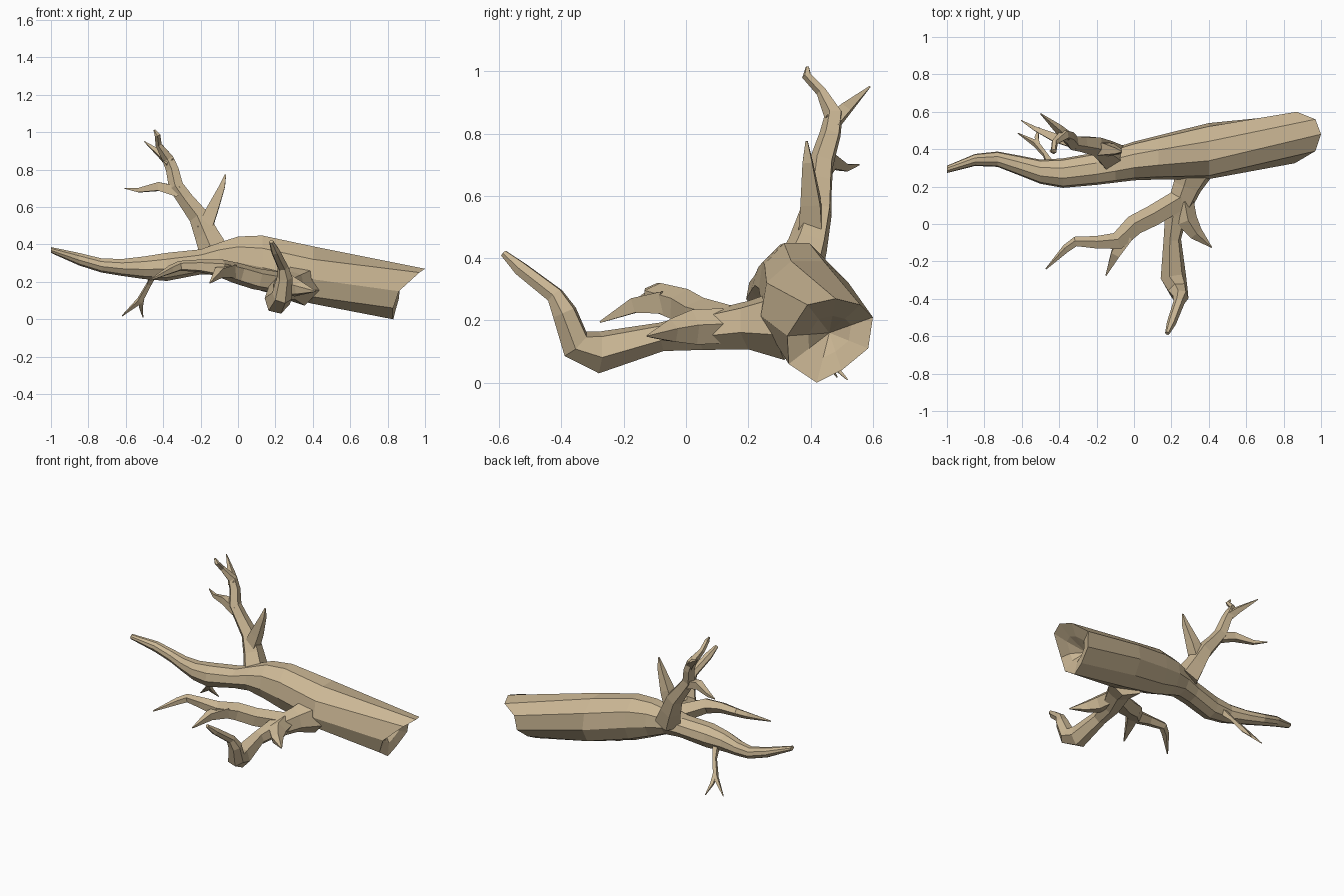
import bpy, bmesh
from math import sin, cos, tau
from mathutils import Vector

bark = bpy.data.materials.new("bark")
bark.diffuse_color = (0.6, 0.475, 0.3, 1)


def finish(bm, name):
    bmesh.ops.recalc_face_normals(bm, faces=bm.faces[:])
    me = bpy.data.meshes.new(name)
    bm.to_mesh(me)
    bm.free()
    me.materials.append(bark)
    ob = bpy.data.objects.new(name, me)
    bpy.context.collection.objects.link(ob)
    return ob


def bridge(bm, a, b):
    n = len(a)
    for i in range(n):
        bm.faces.new((a[i], a[(i + 1) % n], b[(i + 1) % n], b[i]))


def fan(bm, ring, centre):
    c = bm.verts.new(centre)
    for i in range(len(ring)):
        bm.faces.new((ring[i], ring[(i + 1) % len(ring)], c))


def branch(name, pts, sides=5):
    """Faceted tapering limb through (x, y, z, radius) points."""
    bm = bmesh.new()
    P = [Vector(p[:3]) for p in pts]
    u = None
    rings = []
    for i, p in enumerate(P):
        a = (p - P[i - 1]).normalized() if i else Vector()
        b = (P[i + 1] - p).normalized() if i < len(P) - 1 else Vector()
        t = (a + b).normalized()
        if u is None:
            u = t.orthogonal()
        u = (u - t * u.dot(t)).normalized()
        v = t.cross(u)
        rings.append([bm.verts.new(p + (u * cos(tau * k / sides) + v * sin(tau * k / sides)) * pts[i][3])
                      for k in range(sides)])
    for a, b in zip(rings, rings[1:]):
        bridge(bm, a, b)
    bm.faces.new(rings[0])
    bm.faces.new(rings[-1])
    return finish(bm, name)


# Trunk: x, then y range and z range of each cross-section
SIDES = 9
sections = [(-1.0, .272, .312, .355, .387), (-.85, .31, .375, .288, .357),
            (-.73, .305, .388, .25, .328), (-.62, .262, .368, .232, .325),
            (-.5, .214, .345, .215, .34), (-.38, .192, .352, .205, .36),
            (-.2, .208, .384, .24, .378), (-.1, .22, .41, .24, .415), (0, .232, .442, .2, .45),
            (.13, .236, .475, .15, .457), (.4, .238, .542, .083, .4)]
bm = bmesh.new()
rings = []
for x, y0, y1, z0, z1 in sections:
    rings.append([bm.verts.new((x, (y0 + y1) / 2 - (y1 - y0) / 2 * sin(tau * k / SIDES),
                                (z0 + z1) / 2 - (z1 - z0) / 2 * cos(tau * k / SIDES)))
                  for k in range(SIDES)])
# Broken, slanted end with a hollow in the middle
broken = [(.83, .42, .0), (.83, .33, .06), (.86, .325, .15), (.97, .39, .25), (1, .48, .27),
          (.97, .56, .25), (.87, .6, .21), (.86, .585, .11), (.84, .5, .04)]
rings.append([bm.verts.new(p) for p in broken])
rings.append([bm.verts.new(Vector(p).lerp((.82, .46, .16), .5)) for p in broken])
for a, b in zip(rings, rings[1:]):
    bridge(bm, a, b)
bm.faces.new(rings[0])
fan(bm, rings[-1], (.77, .46, .16))
finish(bm, "trunk")

# Front limb with upturned end, side limb and spurs
branch("front_limb", [(.33, .32, .19, .12), (.285, .2, .185, .08), (.225, .05, .165, .062),
                      (.205, -.08, .147, .048), (.21, -.28, .097, .07), (.235, -.355, .125, .055),
                      (.25, -.39, .225, .042), (.24, -.42, .28, .03), (.2, -.53, .365, .025),
                      (.178, -.585, .415, .012)], 6)
branch("front_spur", [(.26, .12, .18, .06), (.28, .02, .175, .06), (.33, -.05, .165, .04),
                      (.415, -.125, .15, .003)], 5)
branch("side_limb", [(.25, .13, .19, .06), (.1, .04, .215, .06), (0, -.01, .245, .058),
                     (-.09, -.095, .272, .05), (-.2, -.1, .285, .036), (-.31, -.095, .285, .028),
                     (-.36, -.13, .265, .024), (-.47, -.24, .21, .004)])
branch("side_limb_spur", [(-.04, -.06, .26, .05), (-.1, -.16, .25, .034), (-.15, -.275, .195, .004)], 4)

# Upright limb and its forks
branch("upper_limb", [(-.12, .36, .35, .085), (-.165, .395, .45, .068), (-.21, .42, .55, .055),
                      (-.28, .43, .64, .045), (-.33, .437, .71, .042), (-.35, .465, .8, .036),
                      (-.375, .475, .86, .032), (-.425, .435, .935, .018), (-.43, .388, .985, .016),
                      (-.447, .39, 1.013, .006)])
branch("upper_fork", [(-.18, .4, .48, .055), (-.14, .4, .58, .045), (-.085, .39, .71, .022),
                      (-.067, .387, .775, .005)], 4)
branch("upper_back_twig", [(-.36, .465, .83, .034), (-.405, .51, .875, .025), (-.5, .59, .95, .003)], 4)
branch("upper_side_twig", [(-.31, .43, .68, .04), (-.42, .46, .71, .032), (-.53, .51, .69, .016),
                           (-.605, .555, .7, .003)], 4)

# Hanging twig below the thin end
branch("hanging_twig", [(-.45, .32, .25, .025), (-.475, .37, .19, .015), (-.525, .43, .1, .019),
                        (-.62, .485, .018, .003)], 4)
branch("hanging_twig_fork", [(-.515, .42, .115, .018), (-.52, .46, .07, .014), (-.508, .518, .01, .003)], 4)
